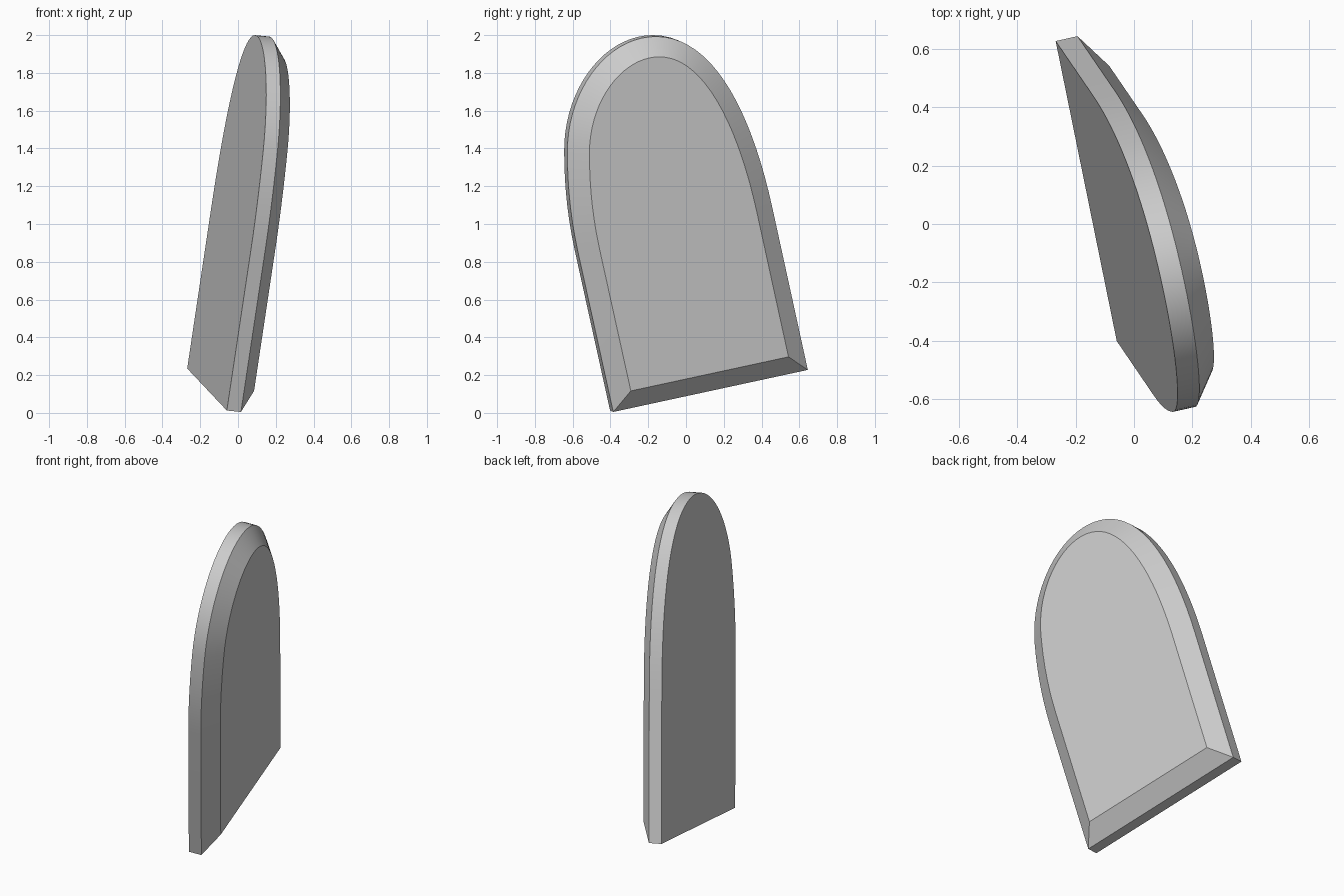
import bpy, bmesh, math
from mathutils import Vector
from mathutils.geometry import interpolate_bezier

old = bpy.data.objects.get("Cube")
if old:
    bpy.data.objects.remove(old, do_unlink=True)

INSET = 0.1
NORMAL = Vector((0.971, 0.219, -0.097))   # direction the bevelled face looks


def on_plane(p, depth):
    """Lift a (y, z) outline point onto the tilted back plane, then move it out."""
    y, z = p
    return Vector((-0.151 - 0.2253 * y + 0.1003 * z, y, z)) + NORMAL * depth


def offset(points, d):
    """Inset a closed counter-clockwise outline with mitred corners."""
    result = []
    for i, p in enumerate(points):
        a = (p - points[i - 1]).normalized()
        b = (points[(i + 1) % len(points)] - p).normalized()
        na, nb = Vector((-a.y, a.x)), Vector((-b.y, b.x))
        result.append(p + (na + nb) * d / (1 + na.dot(nb)))
    return result


# Arched outline: two straight sides and a rounded top
curves = [
    [(0.44, 1.095), (0.325, 1.62), (0.12, 2.0), (-0.175, 2.0)],
    [(-0.175, 2.0), (-0.43, 2.0), (-0.645, 1.72), (-0.645, 1.39)],
    [(-0.645, 1.39), (-0.645, 1.22), (-0.63, 1.05), (-0.59, 0.865)],
]
outline = [Vector((-0.402, 0.0125)), Vector((0.628, 0.235))]
for c, steps in zip(curves, (20, 20, 8)):
    pts = interpolate_bezier(*[Vector((y, z, 0)) for y, z in c], steps)
    outline += [p.to_2d() for p in pts[:-1]]
outline.append(Vector(curves[-1][-1]))

# Slab: back outline, straight rim, then a bevel in to the front face
bm = bmesh.new()
layers = [(outline, 0), (outline, 0.077), (offset(outline, INSET), 0.154)]
rings = [[bm.verts.new(on_plane(p, d)) for p in pts] for pts, d in layers]
count = len(outline)
for low, high in zip(rings, rings[1:]):
    for i in range(count):
        j = (i + 1) % count
        bm.faces.new((low[i], low[j], high[j], high[i]))
bm.faces.new(rings[0][::-1])
bm.faces.new(rings[-1])
bmesh.ops.recalc_face_normals(bm, faces=bm.faces)

mesh = bpy.data.meshes.new("arched_slab")
bm.to_mesh(mesh)
bm.free()
slab = bpy.data.objects.new("arched_slab", mesh)
bpy.context.collection.objects.link(slab)

# Plain grey material
grey = bpy.data.materials.new("plain_grey")
grey.use_nodes = True
grey.diffuse_color = (0.6, 0.6, 0.6, 1)
grey.node_tree.nodes["Principled BSDF"].inputs["Base Color"].default_value = (0.6, 0.6, 0.6, 1)
mesh.materials.append(grey)

bpy.ops.object.select_all(action="DESELECT")
slab.select_set(True)
bpy.context.view_layer.objects.active = slab
bpy.ops.object.shade_smooth_by_angle(angle=math.radians(25))
